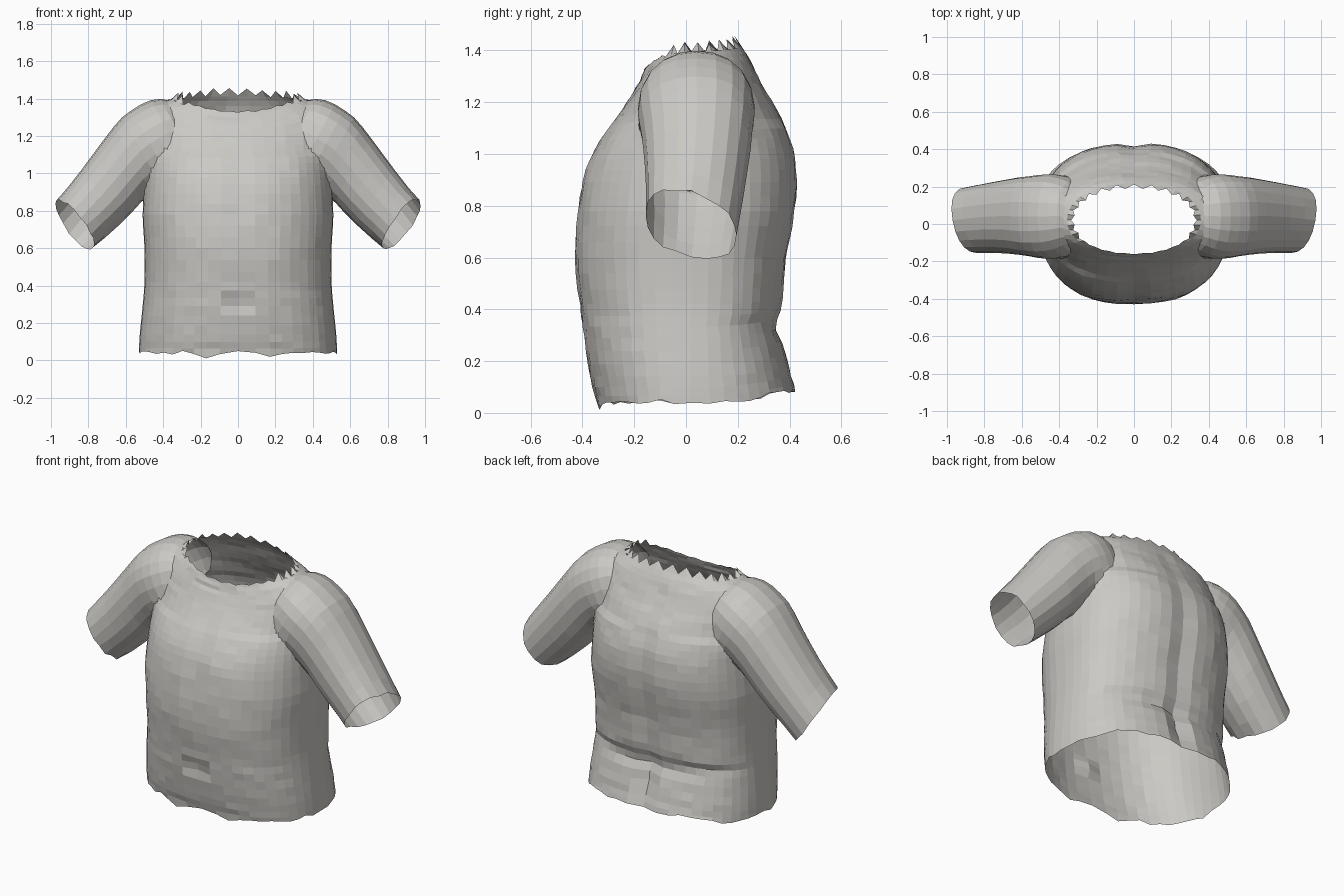
import bpy, bmesh, random
from math import sin, cos, pi, exp
from mathutils import Vector

random.seed(4)
if "Cube" in bpy.data.objects:
    bpy.data.objects.remove(bpy.data.objects["Cube"])

mat = bpy.data.materials.new("warm light grey")
mat.use_nodes = True
GREY = (0.60, 0.585, 0.555, 1)
mat.diffuse_color = GREY
mat.node_tree.nodes["Principled BSDF"].inputs["Base Color"].default_value = GREY


def spline(rows, steps):
    """Smooth in-between rows through the given key rows."""
    out = []
    for i in range(len(rows) - 1):
        p0, p1 = rows[max(i - 1, 0)], rows[i]
        p2, p3 = rows[i + 1], rows[min(i + 2, len(rows) - 1)]
        for k in range(steps):
            t = k / steps
            out.append([b + 0.5 * t * (c - a + t * (2*a - 5*b + 4*c - d + t * (3*(b - c) + d - a)))
                        for a, b, c, d in zip(p0, p1, p2, p3)])
    return out + [list(rows[-1])]


def loft(name, rings):
    """Closed tube through the rings; end caps get slot 1 so they can be opened later."""
    bm = bmesh.new()
    loops = [[bm.verts.new(p) for p in ring] for ring in rings]
    n = len(loops[0])
    for a, b in zip(loops, loops[1:]):
        for i in range(n):
            j = (i + 1) % n
            bm.faces.new((a[i], a[j], b[j], b[i]))
    for loop in (loops[0], loops[-1]):
        hub = bm.verts.new(sum((v.co for v in loop), Vector()) / n)
        for i in range(n):
            bm.faces.new((loop[i], loop[(i + 1) % n], hub)).material_index = 1
    bmesh.ops.recalc_face_normals(bm, faces=bm.faces)
    mesh = bpy.data.meshes.new(name)
    bm.to_mesh(mesh)
    bm.free()
    mesh.materials.append(mat)
    mesh.materials.append(mat)
    ob = bpy.data.objects.new(name, mesh)
    bpy.context.collection.objects.link(ob)
    return ob


def bump(v, centre, size):
    return exp(-((v - centre) / size) ** 2)


def spow(v, p):
    return abs(v) ** p * (1 if v > 0 else -1)


# Torso: half width, front y, back y, then height at front, side and back
TORSO = [
    (.53, -.345, .425, .04, .045, .09),
    (.525, -.37, .40, .14, .14, .18),
    (.51, -.395, .365, .29, .29, .32),
    (.50, -.41, .375, .42, .42, .44),
    (.50, -.43, .39, .60, .60, .60),
    (.51, -.42, .425, .78, .78, .78),
    (.50, -.39, .43, .94, .94, .94),
    (.49, -.335, .405, 1.05, 1.06, 1.06),
    (.485, -.27, .355, 1.14, 1.17, 1.17),
    (.48, -.215, .295, 1.22, 1.28, 1.27),
    (.43, -.18, .25, 1.28, 1.365, 1.36),
    (.33, -.16, .205, 1.33, 1.405, 1.43),
]
SIDES = 48
rows = spline(TORSO, 3)
rings = []
for r, (w, yf, yb, zf, zs, zb) in enumerate(rows):
    ring = []
    power = 0.84 if zs < 1.1 else 0.94
    for i in range(SIDES):
        a = 2 * pi * i / SIDES
        s, c = sin(a), cos(a)
        x = w * spow(c, power)
        y = 0.02 + abs(spow(s, power)) * ((yb if s > 0 else yf) - 0.02)
        z = zs + ((zb if s > 0 else zf) - zs) * s * s
        if s > 0:   # spine groove, seat crease and cleft
            y -= 0.022 * bump(x, 0, .06) * bump(z, .75, .45)
            y -= 0.022 * bump(z, .335, .03) * s
            y -= 0.035 * bump(x, 0, .03) * bump(z, .2, .15)
        else:       # breastbone groove and navel
            y += 0.012 * bump(x, 0, .06) * bump(z, .92, .18)
            y += 0.035 * bump(x, 0, .03) * bump(z, .31, .03)
        if r == 0:  # ragged hem
            z += random.uniform(-.012, .012)
            z -= 0.035 * bump(abs(x), .19, .05) * (s < 0)
        elif r == len(rows) - 1:    # torn neckline
            tear = (0.03 if s > -.6 else 0.006) * (1 if i % 2 else -0.6)
            z += tear * random.uniform(.5, 1)
            x *= 1 - tear
            y -= tear * 0.5 * s
        else:
            y += random.uniform(-.003, .003)
        ring.append((x, y, z))
    rings.append(ring)
torso = loft("torso_shell", rings)

# Sleeve: top x, top z, underside x, underside z, front y, back y, cuff skew
SLEEVE = [
    (.97, .85, .775, .60, -.155, .195, 1),
    (.84, 1.015, .64, .72, -.155, .225, .3),
    (.71, 1.19, .51, .85, -.165, .25, 0),
    (.62, 1.30, .42, .95, -.185, .265, 0),
    (.52, 1.375, .32, 1.0, -.19, .27, 0),
    (.41, 1.405, .24, 1.06, -.15, .235, 0),
    (.28, 1.34, .20, 1.15, -.05, .14, 0),
]
ARM_SIDES = 20
for side, name in ((1, "left_sleeve"), (-1, "right_sleeve")):
    rings = []
    for r, (tx, tz, ux, uz, yf, yb, skew) in enumerate(spline(SLEEVE, 2)):
        ring = []
        for i in range(ARM_SIDES):
            a = 2 * pi * i / ARM_SIDES
            s, c = spow(sin(a), .9), spow(cos(a), .9)
            x = (tx + ux) / 2 + c * (tx - ux) / 2 + .03 * skew * s
            z = (tz + uz) / 2 + c * (tz - uz) / 2 - .04 * skew * s
            if r == 0:      # uneven cuff
                z += random.uniform(-.01, .01)
            ring.append((side * x, (yf + yb) / 2 + s * (yb - yf) / 2, z))
        rings.append(ring)
    sleeve = loft(name, rings)

    # Merge each sleeve into the torso
    mod = torso.modifiers.new("join", "BOOLEAN")
    mod.operation, mod.solver, mod.object = "UNION", "EXACT", sleeve
    bpy.context.view_layer.objects.active = torso
    bpy.ops.object.modifier_apply(modifier=mod.name)
    bpy.data.objects.remove(sleeve)

# Open the neck, hem and cuffs
bm = bmesh.new()
bm.from_mesh(torso.data)
caps = [f for f in bm.faces if f.material_index == 1]
bmesh.ops.delete(bm, geom=caps, context="FACES")

# Soften the seam where the sleeves meet the body
seam = [v for v in bm.verts if .36 < abs(v.co.x) < .60 and v.co.z > .8 and not v.is_boundary]
for _ in range(2):
    bmesh.ops.smooth_vert(bm, verts=seam, factor=.4, use_axis_x=True, use_axis_y=True, use_axis_z=True)
bm.to_mesh(torso.data)
bm.free()
while len(torso.data.materials) > 1:
    torso.data.materials.pop()
